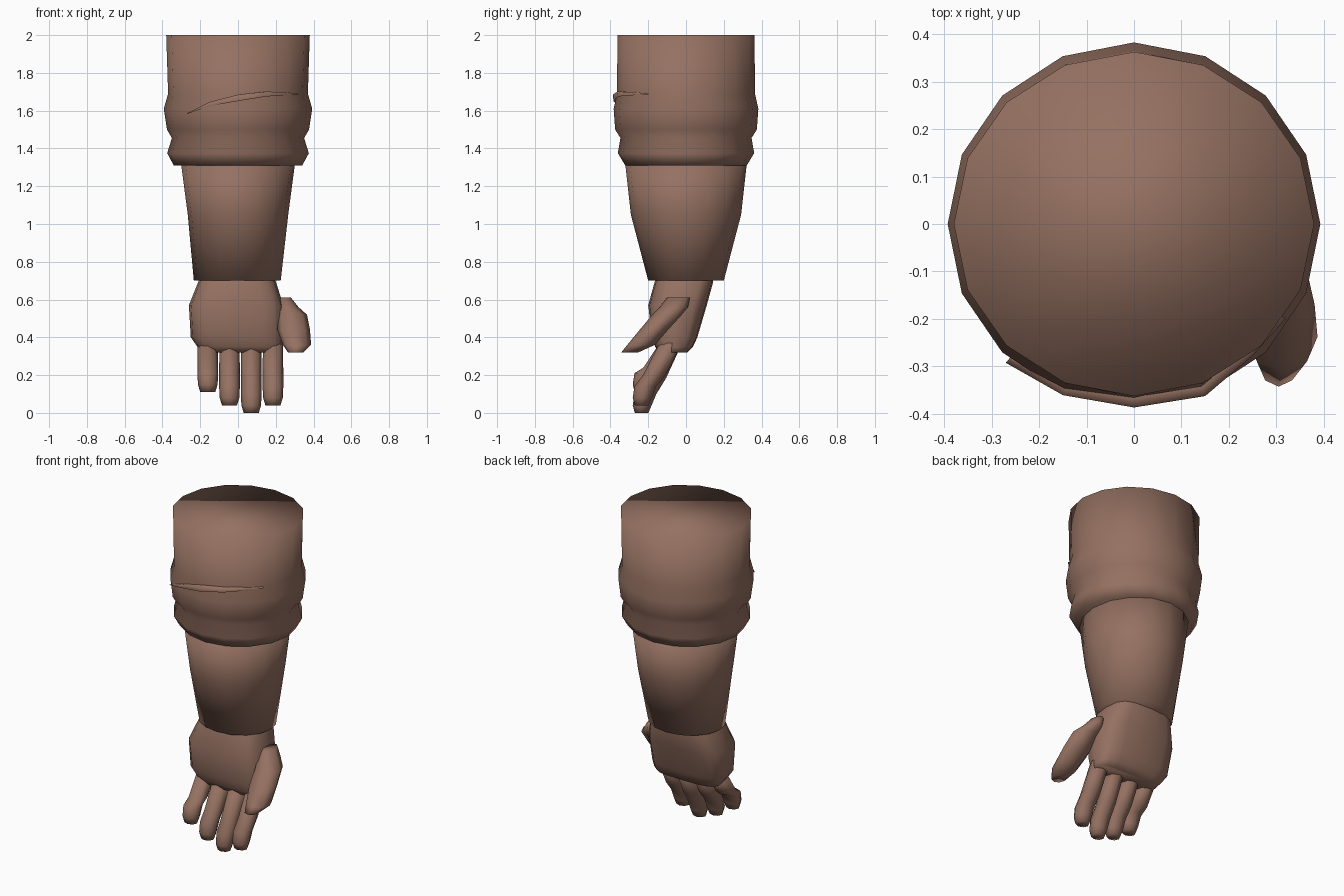
import bpy, bmesh
from math import sin, cos, pi, copysign

cube = bpy.data.objects.get("Cube")
if cube:
    bpy.data.objects.remove(cube)

skin = bpy.data.materials.new("warm_brown")
skin.use_nodes = True
colour = (0.30, 0.165, 0.12, 1)
skin.diffuse_color = colour
skin.node_tree.nodes["Principled BSDF"].inputs["Base Color"].default_value = colour


def finish(name, bm):
    bmesh.ops.recalc_face_normals(bm, faces=bm.faces)
    for face in bm.faces:
        face.smooth = True
    mesh = bpy.data.meshes.new(name)
    bm.to_mesh(mesh)
    bm.free()
    mesh.materials.append(skin)
    obj = bpy.data.objects.new(name, mesh)
    bpy.context.collection.objects.link(obj)
    return obj


def loft(name, sections, sides=16, power=1.0):
    """Skin level oval sections (z, centre x, centre y, radius x, radius y)."""
    def rounded(v):
        return copysign(abs(v) ** power, v) if abs(v) > 1e-6 else 0
    bm = bmesh.new()
    rings = []
    for z, cx, cy, rx, ry in sections:
        angles = [2 * pi * i / sides for i in range(sides)]
        rings.append([bm.verts.new((cx + rx * rounded(cos(a)), cy + ry * rounded(sin(a)), z))
                      for a in angles])
    for a, b in zip(rings, rings[1:]):
        for i in range(sides):
            j = (i + 1) % sides
            bm.faces.new((a[i], a[j], b[j], b[i]))
    bm.faces.new(rings[0])
    bm.faces.new(rings[-1])
    return finish(name, bm)


# Rolled sleeve with bulging folds
loft("sleeve", [(z, 0, 0, rx, ry) for z, rx, ry in (
    (2.0, .38, .363), (1.69, .37, .365), (1.61, .393, .383), (1.5, .376, .375),
    (1.455, .35, .347), (1.375, .375, .361), (1.31, .34, .322))])

# Forearm
loft("forearm", [(1.33, 0, 0, .303, .323), (1.05, 0, 0, .266, .292), (.70, -.004, 0, .23, .20)])

# Palm, leaning forward toward the knuckles
loft("palm", [(.72, -.005, -.01, .195, .15), (.69, -.005, -.012, .207, .155),
              (.57, -.01, -.045, .25, .155), (.40, -.005, -.06, .245, .12),
              (.35, .01, -.063, .225, .10), (.32, .02, -.068, .21, .075)], power=.6)

# Four curled fingers
for name, x, tip in (("little_finger", -.16, .11), ("ring_finger", -.045, .04),
                     ("middle_finger", .07, 0), ("index_finger", .185, .04)):
    drop = .37 - tip
    loft(name, [(.37, x, -.08, .053, .06), (tip + drop * .5, x, -.165, .055, .06),
                (tip + .10, x, -.215, .055, .058), (tip + .04, x, -.232, .052, .05),
                (tip, x, -.235, .04, .036)], sides=8)

# Thumb
loft("thumb", [(.61, .25, -.04, .03, .06), (.56, .26, -.065, .06, .075),
               (.52, .285, -.10, .08, .078), (.44, .295, -.17, .086, .075),
               (.36, .312, -.238, .075, .073), (.32, .305, -.298, .04, .045)], sides=8)

# Thin raised crease across the front of the sleeve
bm = bmesh.new()
rows = []
for x, y, z, width in ((-.27, -.29, 1.585, .004), (-.15, -.358, 1.635, .022),
                       (0, -.384, 1.668, .034), (.15, -.36, 1.688, .026),
                       (.25, -.275, 1.69, .016), (.32, -.197, 1.688, .004)):
    rows.append([bm.verts.new(p) for p in (
        (x, y, z - width / 2), (x, y - .003, z + width / 2), (x * .95, y * .95, z + width / 2))])
for a, b in zip(rows, rows[1:]):
    for k in range(2):
        bm.faces.new((a[k], b[k], b[k + 1], a[k + 1]))
finish("sleeve_crease", bm)
